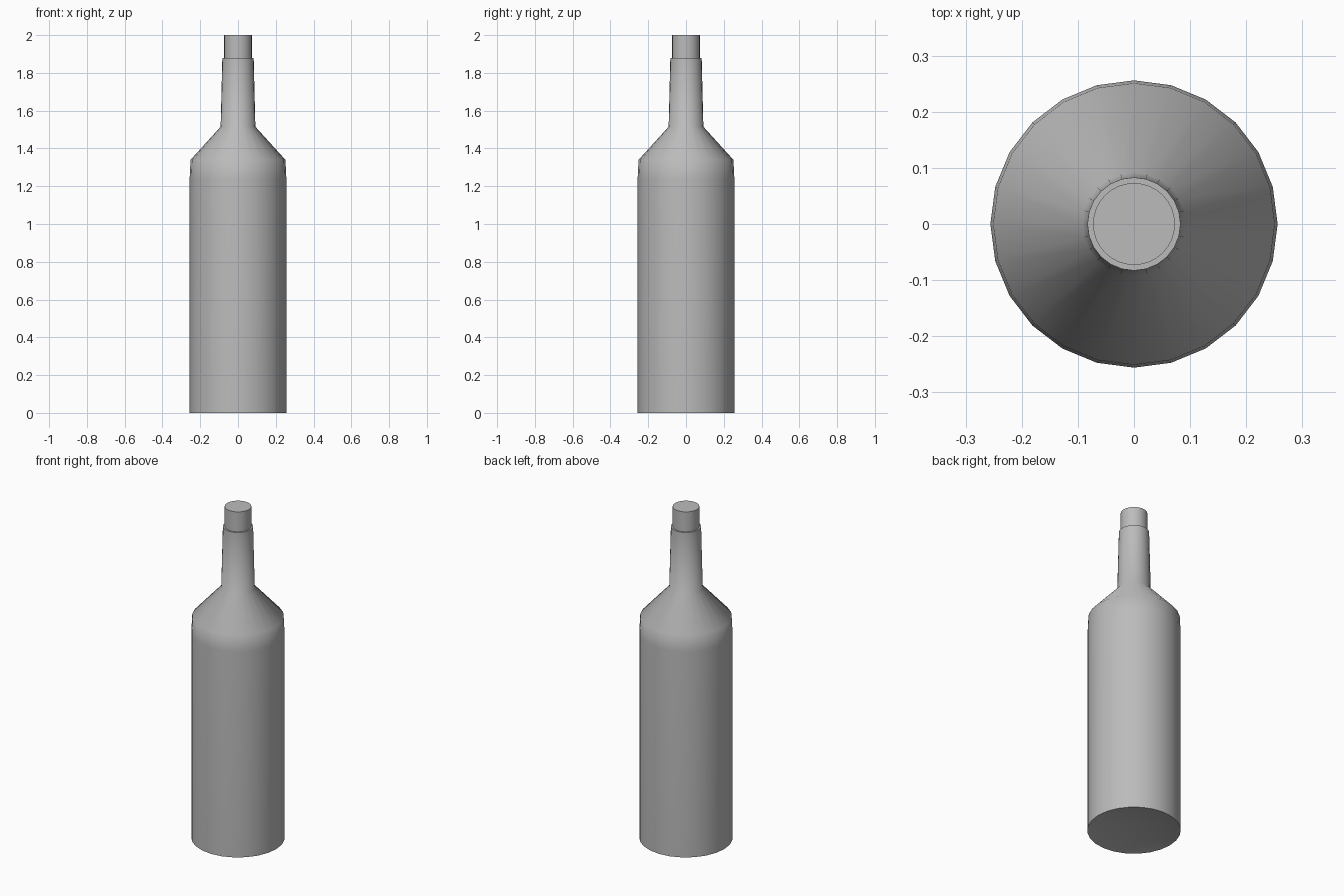
import bpy
import bmesh
from math import radians, tau
from mathutils import Matrix, Vector

cube = bpy.data.objects.get("Cube")
if cube:
    bpy.data.objects.remove(cube, do_unlink=True)

grey = bpy.data.materials.new("neutral_grey")
grey.use_nodes = True
colour = (0.5, 0.5, 0.5, 1)
grey.diffuse_color = colour
grey.node_tree.nodes["Principled BSDF"].inputs["Base Color"].default_value = colour


def lathe(name, profile, sides):
    """Spin a radius/height profile around the z axis."""
    bm = bmesh.new()
    verts = [bm.verts.new((r, 0, z)) for r, z in profile]
    edges = [bm.edges.new(pair) for pair in zip(verts, verts[1:])]
    bmesh.ops.spin(bm, geom=verts + edges, cent=(0, 0, 0), axis=(0, 0, 1),
                   angle=tau, steps=sides, use_merge=False)
    bmesh.ops.remove_doubles(bm, verts=bm.verts, dist=0.0005)
    bmesh.ops.recalc_face_normals(bm, faces=bm.faces)
    mesh = bpy.data.meshes.new(name)
    bm.to_mesh(mesh)
    bm.free()
    mesh.materials.append(grey)
    obj = bpy.data.objects.new(name, mesh)
    bpy.context.collection.objects.link(obj)
    bpy.ops.object.select_all(action="DESELECT")
    obj.select_set(True)
    bpy.context.view_layer.objects.active = obj
    bpy.ops.object.shade_smooth_by_angle(angle=radians(55))
    return obj


# Bottle with a shallow hollow base, sloping shoulder and tapered neck
lathe("bottle", [(0, 0.05), (0.256, 0), (0.256, 1.24), (0.251, 1.34),
                 (0.092, 1.515), (0.083, 1.88), (0, 1.88)], 24)

# Stopper standing in the neck
lathe("stopper", [(0, 1.8), (0.073, 1.8), (0.073, 2), (0, 2)], 32)
